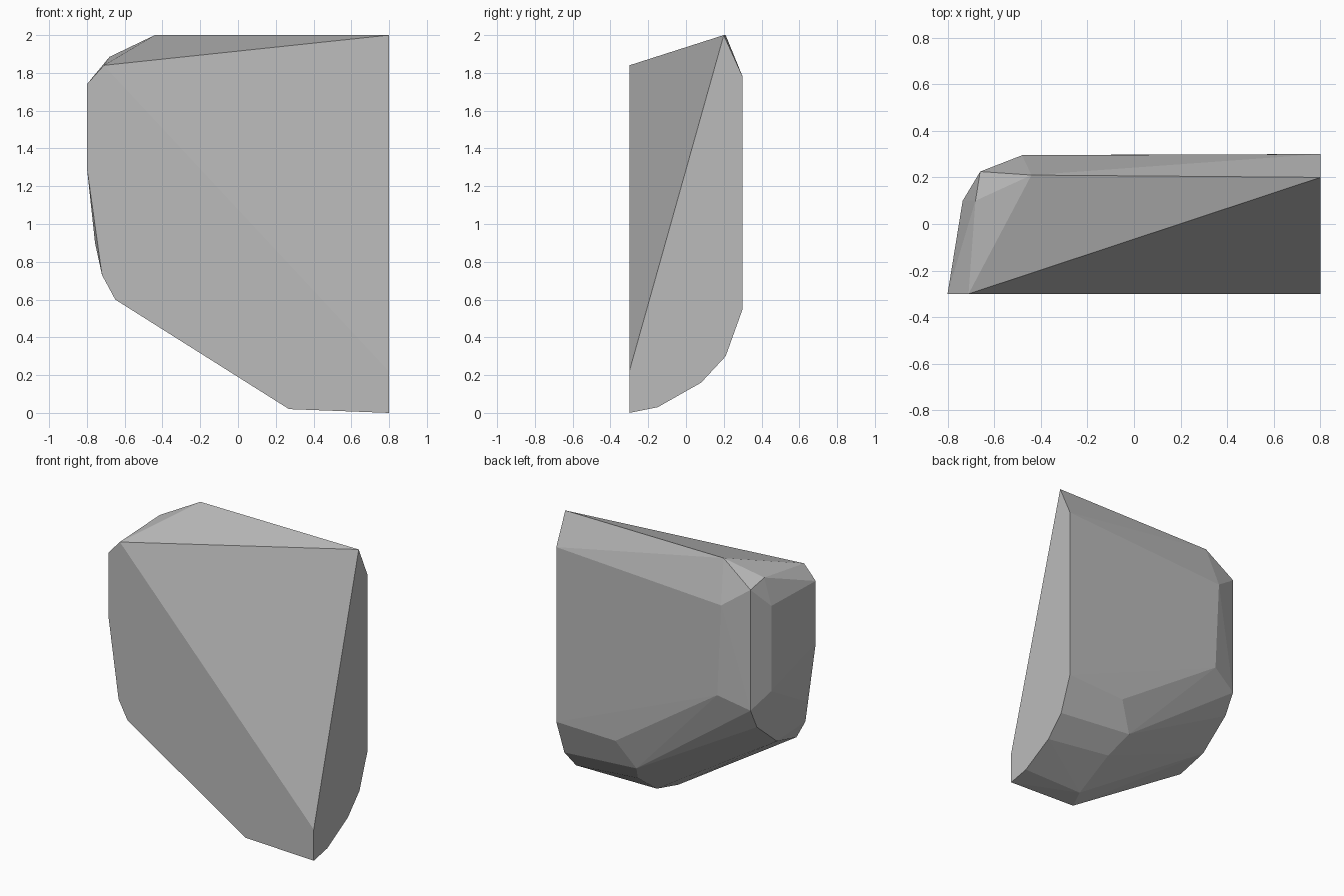
import bpy
import bmesh
import math

default_cube = bpy.data.objects.get("Cube")
if default_cube:
    bpy.data.objects.remove(default_cube, do_unlink=True)


def make_material(name, value):
    material = bpy.data.materials.new(name)
    material.use_nodes = True
    colour = (value, value, value, 1)
    material.diffuse_color = colour
    material.node_tree.nodes["Principled BSDF"].inputs["Base Color"].default_value = colour
    return material


def convex_stone(name, points, material):
    """Wrap a flat-faced convex block around the given corners."""
    bm = bmesh.new()
    for point in points:
        bm.verts.new(point)
    hull = bmesh.ops.convex_hull(bm, input=bm.verts)
    leftovers = {v for v in hull["geom_interior"] + hull["geom_unused"]
                 if isinstance(v, bmesh.types.BMVert)}
    bmesh.ops.delete(bm, geom=list(leftovers), context="VERTS")
    # Merge the triangles that share a flat facet
    bmesh.ops.dissolve_limit(bm, angle_limit=math.radians(1),
                             verts=bm.verts, edges=bm.edges)
    bmesh.ops.recalc_face_normals(bm, faces=bm.faces)
    mesh = bpy.data.meshes.new(name)
    bm.to_mesh(mesh)
    bm.free()
    mesh.materials.append(material)
    stone = bpy.data.objects.new(name, mesh)
    bpy.context.scene.collection.objects.link(stone)
    return stone


end_x = 0.8
front_y = -0.3

# Flat cut end: (y, z) outline
end_outline = [(-0.3, 0), (-0.15, 0.03), (0.08, 0.16), (0.21, 0.3),
               (0.3, 0.55), (0.3, 1.78), (0.2, 2), (-0.3, 0.22)]

# Flat front facet: (x, z) outline
front_outline = [(0.27, 0.02), (-0.65, 0.6), (-0.72, 0.73),
                 (-0.8, 1.3), (-0.8, 1.74), (-0.71, 1.84)]

# Worn corners along the top, the rounded side, the back and the underside
top_corners = [(-0.44, 0.21, 2), (-0.66, 0.225, 1.84), (-0.68, 0.1, 1.885)]
side_corners = [(-0.735, 0.1, 1.7), (-0.735, 0.1, 1.1), (-0.757, -0.25, 0.9),
                (-0.66, 0.225, 0.99), (-0.657, 0.15, 0.845), (-0.655, -0.075, 0.66)]
back_corners = [(-0.48, 0.295, 1.71), (-0.45, 0.296, 1.07), (0.345, 0.293, 0.535)]
under_corners = [(0.23, 0.223, 0.345), (0.305, 0.1, 0.21), (0.335, -0.155, 0.03)]

corners = [(end_x, y, z) for y, z in end_outline]
corners += [(x, front_y, z) for x, z in front_outline]
corners += top_corners + side_corners + back_corners + under_corners

stone_grey = make_material("stone grey", 0.5)
convex_stone("stone_block", corners, stone_grey)
